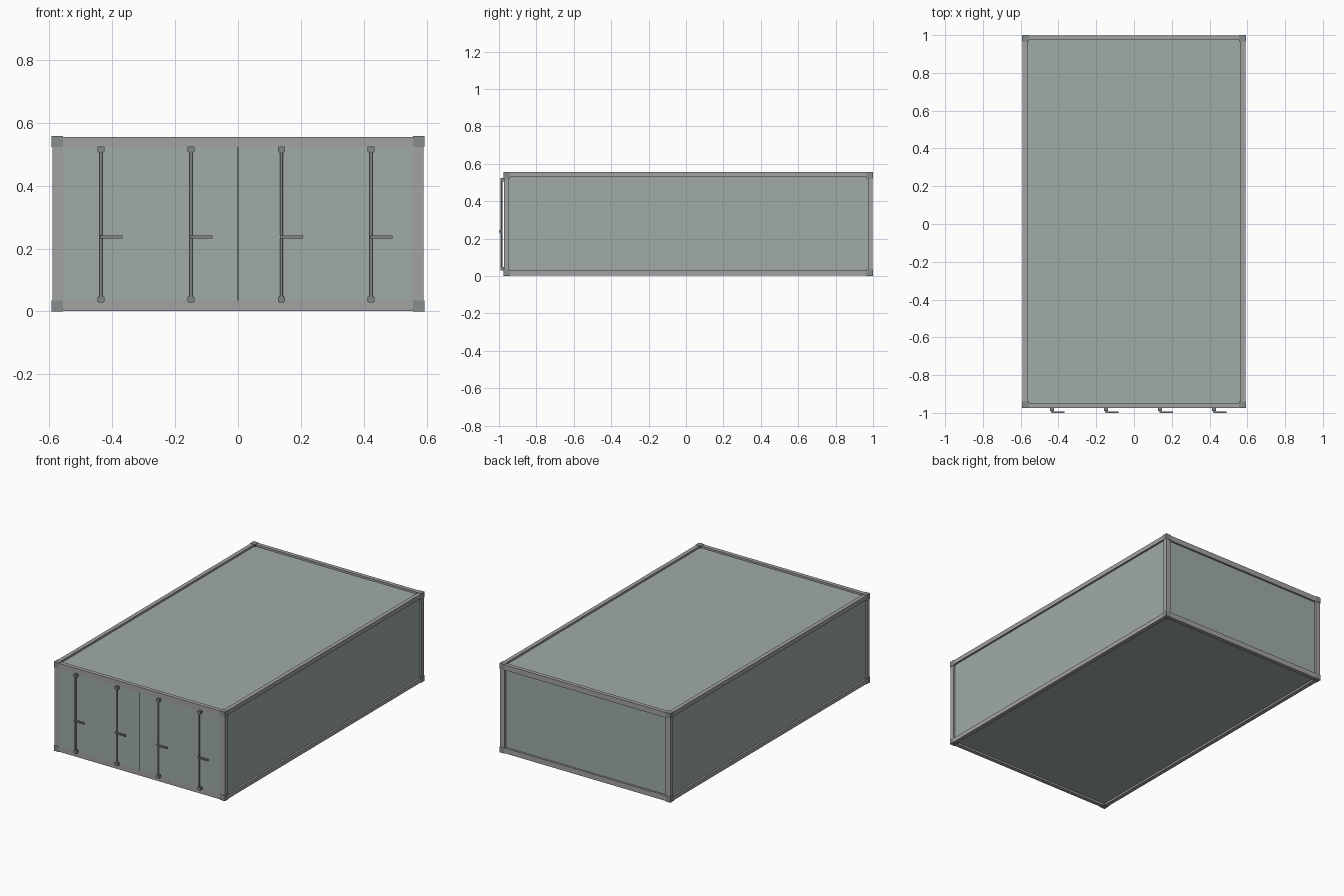
import bpy
from mathutils import Vector

if "Cube" in bpy.data.objects:
    bpy.data.objects.remove(bpy.data.objects["Cube"])

X, Y0, Y1, H = 0.592, -0.975, 1.0, 0.557   # outer half width, front, back, height
C = 0.035                                  # corner casting size
E = 0.002                                  # frame sits just inside the castings
YM = (Y0 + Y1) / 2


def material(name, rgb):
    m = bpy.data.materials.new(name)
    m.diffuse_color = (*rgb, 1)
    m.use_nodes = True
    m.node_tree.nodes["Principled BSDF"].inputs["Base Color"].default_value = m.diffuse_color
    return m


panel = material("panel_green", (0.35, 0.41, 0.38))
frame = material("frame_grey", (0.37, 0.36, 0.36))
casting = material("casting_grey", (0.24, 0.27, 0.26))
metal = material("lock_metal", (0.22, 0.24, 0.23))
dark = material("seal_dark", (0.1, 0.13, 0.14))


def box(name, lo, hi, mat):
    lo, hi = Vector(lo), Vector(hi)
    bpy.ops.mesh.primitive_cube_add(size=1, location=(lo + hi) / 2)
    ob = bpy.context.object
    ob.name = name
    ob.scale = hi - lo
    bpy.ops.object.transform_apply(location=False, rotation=False, scale=True)
    ob.data.materials.append(mat)
    return ob


def rod(name, x, y, z0, z1, r, mat):
    bpy.ops.mesh.primitive_cylinder_add(vertices=12, radius=r, depth=z1 - z0,
                                        location=(x, y, (z0 + z1) / 2))
    ob = bpy.context.object
    ob.name = name
    ob.data.materials.append(mat)
    bpy.ops.object.shade_smooth_by_angle()


# Recessed walls, roof and floor
R = 0.014
box("body_panels", (-X + R, Y0 + 0.02, R), (X - R, Y1 - R, H - R), panel)

# Corner castings and posts
for sx in (-1, 1):
    xa, xb = sorted((sx * X, sx * (X - C)))
    pa, pb = sorted((sx * (X - E), sx * (X - C)))
    for side, ya, yb in (("front", Y0, Y0 + C), ("back", Y1 - C, Y1)):
        for level, z in (("bottom", 0), ("top", H - C)):
            box(f"{side}_{level}_corner_casting", (xa, ya, z), (xb, yb, z + C), casting)
        post_a = ya + E if side == "front" else yb - 0.028
        box(f"{side}_post", (pa, post_a, C), (pb, post_a + 0.026, H - C), frame)
    # Long side rails
    ra, rb = sorted((sx * (X - E), sx * (X - 0.027)))
    for level, z in (("bottom", E), ("top", H - 0.029)):
        box(f"side_{level}_rail", (ra, Y0 + C, z), (rb, Y1 - C, z + 0.027), frame)

# End rails
for side, ya, yb in (("front", Y0 + E, Y0 + 0.027), ("back", Y1 - 0.027, Y1 - E)):
    box(f"{side}_bottom_rail", (-X + C, ya, E), (X - C, yb, C), frame)
    box(f"{side}_top_rail", (-X + C, ya, H - C), (X - C, yb, H - E), frame)

# Flush double doors with a thin centre seal
for sx in (-1, 1):
    xa, xb = sorted((sx * 0.003, sx * (X - C)))
    box("door", (xa, Y0 + E, C), (xb, Y0 + 0.025, H - C), panel)
box("door_seal", (-0.003, Y0 + 0.003, C), (0.003, Y0 + 0.025, H - C), dark)

# Lock bars with end brackets and handles
YB = Y0 - 0.011
for x in (-0.435, -0.149, 0.138, 0.423):
    rod("lock_bar", x, YB, 0.03, 0.525, 0.005, metal)
    for z in (0.039, 0.515):
        box("lock_bracket", (x - 0.011, YB - 0.005, z - 0.007),
            (x + 0.011, Y0 + 0.003, z + 0.007), metal)
        box("lock_cam", (x - 0.008, YB - 0.004, z - 0.010),
            (x + 0.008, Y0 + 0.003, z + 0.010), metal)
    box("handle_arm", (x - 0.004, -0.998, 0.232), (x + 0.006, YB, 0.242), metal)
    box("lock_handle", (x, -1.0, 0.232), (x + 0.068, -0.992, 0.242), metal)
